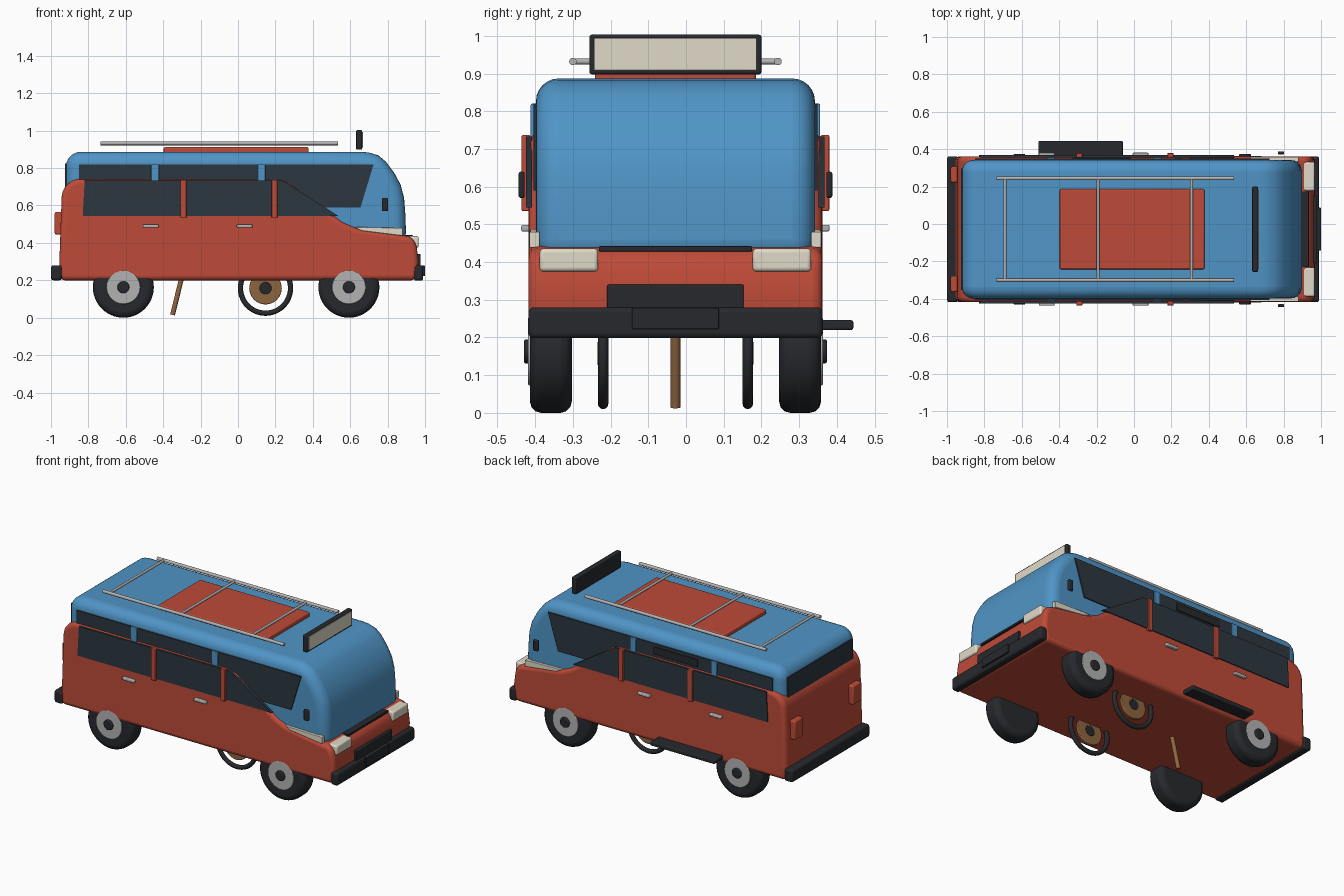
import bpy, bmesh, math
from mathutils import Vector

if "Cube" in bpy.data.objects:
    bpy.data.objects.remove(bpy.data.objects["Cube"])

YC = -0.028  # centre line of the van body


def mat(name, r, g, b):
    m = bpy.data.materials.new(name)
    m.diffuse_color = (r, g, b, 1)
    m.use_nodes = True
    m.node_tree.nodes["Principled BSDF"].inputs["Base Color"].default_value = m.diffuse_color
    return m


RED = mat("red", 0.52, 0.07, 0.04)
BLUE = mat("blue", 0.08, 0.30, 0.57)
DARK = mat("dark", 0.02, 0.022, 0.026)
GLASS = mat("glass", 0.025, 0.037, 0.05)
CREAM = mat("cream", 0.75, 0.70, 0.58)
BROWN = mat("brown", 0.27, 0.13, 0.05)
GREY = mat("grey", 0.45, 0.45, 0.45)


def finish(bm, name, m, bevel=0, seg=3):
    bmesh.ops.recalc_face_normals(bm, faces=bm.faces)
    me = bpy.data.meshes.new(name)
    bm.to_mesh(me)
    bm.free()
    ob = bpy.data.objects.new(name, me)
    bpy.context.collection.objects.link(ob)
    me.materials.append(m)
    if bevel:
        mod = ob.modifiers.new("bevel", 'BEVEL')
        mod.width, mod.segments = bevel, seg
        mod.limit_method, mod.angle_limit = 'ANGLE', math.radians(40)
        mod.use_clamp_overlap = False
    bpy.ops.object.select_all(action='DESELECT')
    ob.select_set(True)
    bpy.context.view_layer.objects.active = ob
    bpy.ops.object.shade_smooth_by_angle(angle=math.radians(35))
    return ob


def prism(name, pts, y0, y1, m, bevel=0, seg=3):
    """Side profile (x, z) pulled from y0 to y1, measured from the centre line."""
    bm = bmesh.new()
    f = bm.faces.new([bm.verts.new((x, YC + y0, z)) for x, z in pts])
    ext = bmesh.ops.extrude_face_region(bm, geom=[f])
    vs = [v for v in ext['geom'] if isinstance(v, bmesh.types.BMVert)]
    bmesh.ops.translate(bm, verts=vs, vec=(0, y1 - y0, 0))
    return finish(bm, name, m, bevel, seg)


def box(name, x, y, z, m, bevel=0.006):
    return prism(name, [(x[0], z[0]), (x[1], z[0]), (x[1], z[1]), (x[0], z[1])],
                 y[0], y[1], m, bevel)


def tube(name, a, b, r, m, bevel=0, n=32):
    a, b = Vector(a), Vector(b)
    bm = bmesh.new()
    bmesh.ops.create_cone(bm, cap_ends=True, segments=n, radius1=r, radius2=r,
                          depth=(b - a).length)
    rot = (b - a).to_track_quat('Z', 'Y').to_matrix().to_4x4()
    bmesh.ops.transform(bm, matrix=rot, verts=bm.verts)
    bmesh.ops.translate(bm, verts=bm.verts, vec=(a + b) / 2)
    return finish(bm, name, m, bevel)


def span(s, a, b):
    return sorted((s * a, s * b))


def arc(cx, cz, r, a0, a1, n=6):
    return [(cx + r * math.cos(math.radians(a0 + (a1 - a0) * i / n)),
             cz + r * math.sin(math.radians(a0 + (a1 - a0) * i / n))) for i in range(n + 1)]


# Red lower body and blue upper shell
prism("lower_body", [(0.95, 0.2), (0.965, 0.3), (0.955, 0.38), (0.94, 0.42), (0.91, 0.436),
                     (0.63, 0.48), (0.56, 0.51), (0.27, 0.725), (0.22, 0.74)]
      + arc(-0.84, 0.64, 0.103, 90, 175) + [(-0.955, 0.3), (-0.95, 0.2)],
      -0.39, 0.39, RED, 0.025, 4)
prism("upper_shell", [(0.9, 0.4), (0.895, 0.55), (0.888, 0.64), (0.87, 0.71), (0.835, 0.775),
                      (0.79, 0.835), (0.75, 0.868), (0.7, 0.883), (0.66, 0.887)]
      + arc(-0.84, 0.807, 0.08, 90, 180) + [(-0.92, 0.4)],
      -0.37, 0.37, BLUE, 0.06, 6)
prism("rear_window", [(-0.925, 0.66), (-0.9, 0.66), (-0.9, 0.825), (-0.925, 0.825)],
      -0.325, 0.325, GLASS)

# Parts repeated on both sides
for s in (-1, 1):
    prism("upper_window", [(-0.85, 0.59), (0.655, 0.59), (0.725, 0.82), (-0.85, 0.82)],
          *span(s, 0.36, 0.377), GLASS)
    prism("lower_window", [(-0.83, 0.545), (0.535, 0.545), (0.24, 0.733), (-0.82, 0.733)],
          *span(s, 0.38, 0.396), GLASS)
    for x in (-0.443, 0.125):
        box("upper_pillar", (x - 0.021, x + 0.021), span(s, 0.36, 0.384), (0.72, 0.82), BLUE, 0.004)
    for x in (-0.292, 0.195):
        box("lower_pillar", (x - 0.016, x + 0.016), span(s, 0.385, 0.408), (0.535, 0.737), RED, 0.004)
    for x in (-0.467, 0.035):
        box("door_handle", (x - 0.042, x + 0.042), span(s, 0.385, 0.409), (0.481, 0.499), GREY, 0.005)
    box("side_mirror", (0.769, 0.803), span(s, 0.40, 0.416), (0.57, 0.64), DARK)
    prism("corner_trim", [(0.62, 0.485), (0.66, 0.465), (0.88, 0.438), (0.88, 0.48)],
          *span(s, 0.36, 0.387), CREAM, 0.003)
    box("headlight", (0.9, 0.966), span(s, 0.205, 0.36), (0.375, 0.436), CREAM, 0.01)
    box("tail_light", (-0.98, -0.93), span(s, 0.25, 0.335), (0.445, 0.565), RED, 0.008)
    # Road wheels
    for x in (-0.613, 0.593):
        p = lambda y: (x, YC + s * y, 0.163)
        tube("tyre", p(0.275), p(0.386), 0.163, DARK, 0.03, 48)
        tube("wheel_disc", p(0.37), p(0.391), 0.09, GREY, 0.004)
        tube("wheel_hub", p(0.38), p(0.402), 0.032, DARK, 0.006)
    # Ring wheels under the floor
    q = lambda y: (0.147, YC + s * y, 0.158)
    bpy.ops.mesh.primitive_torus_add(location=q(0.192), rotation=(math.pi / 2, 0, 0),
                                     major_radius=0.134, minor_radius=0.014,
                                     major_segments=48, minor_segments=12)
    ring = bpy.context.object
    ring.name = "inner_ring"
    ring.data.materials.append(DARK)
    bpy.ops.object.shade_smooth()
    tube("inner_disc", q(0.182), q(0.202), 0.087, BROWN, 0.004)
    tube("inner_hub", q(0.178), q(0.207), 0.032, DARK, 0.004)
    # Roof rack rail
    tube("rack_rail", (-0.735, YC + s * 0.272, 0.932), (0.535, YC + s * 0.272, 0.932), 0.01, GREY, 0, 16)

for x in (-0.69, -0.192, 0.308):
    tube("rack_bar", (x, YC - 0.272, 0.932), (x, YC + 0.272, 0.932), 0.008, GREY, 0, 16)

# Roof hatch and sign board
box("roof_hatch", (-0.397, 0.377), (-0.214, 0.214), (0.875, 0.912), RED, 0.008)
box("sign_frame", (0.632, 0.664), (-0.228, 0.228), (0.898, 1.003), DARK)
box("sign_panel", (0.65, 0.667), (-0.215, 0.215), (0.908, 0.994), CREAM, 0.002)

# Bumpers, grille and plate
box("front_bumper", (0.94, 0.99), (-0.39, 0.39), (0.198, 0.28), DARK, 0.014)
box("rear_bumper", (-1.0, -0.94), (-0.39, 0.39), (0.2, 0.28), DARK, 0.014)
box("front_plate", (0.98, 1.0), (-0.115, 0.115), (0.222, 0.278), DARK, 0.003)
box("grille", (0.94, 0.977), (-0.181, 0.181), (0.265, 0.34), DARK, 0.004)
box("front_vent", (0.89, 0.935), (-0.203, 0.203), (0.428, 0.442), DARK, 0.003)

# Side step, sliding panel and floor lever
box("side_step", (-0.51, -0.06), (0.36, 0.472), (0.22, 0.246), DARK)
box("side_panel", (-0.33, -0.02), (0.37, 0.384), (0.755, 0.802), DARK, 0.003)
tube("floor_lever", (-0.35, YC, 0.015), (-0.297, YC, 0.23), 0.013, BROWN, 0, 16)
